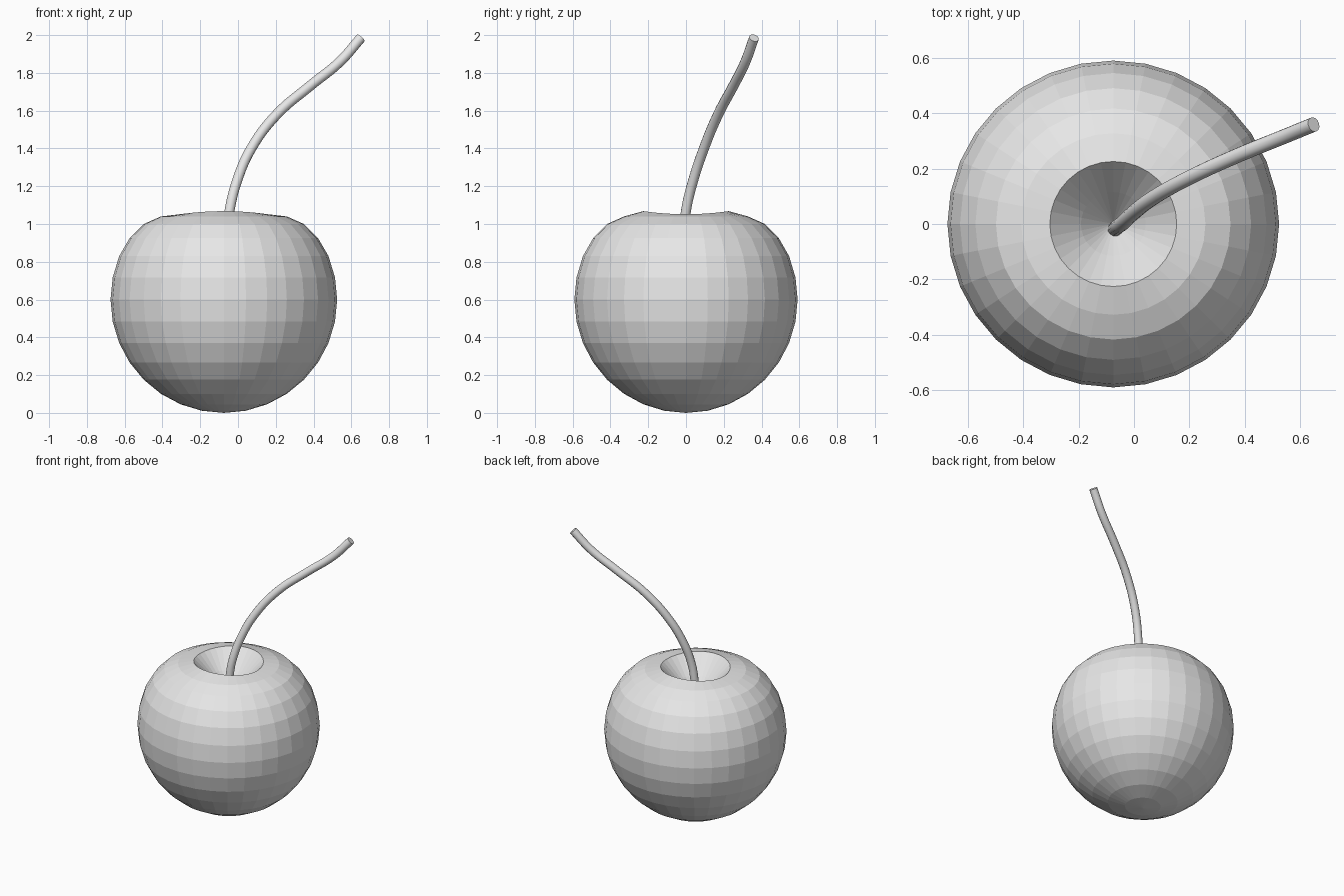
import bpy, bmesh, math
from mathutils import Vector

cube = bpy.data.objects.get("Cube")
if cube:
    bpy.data.objects.remove(cube, do_unlink=True)


def material(name, value):
    mat = bpy.data.materials.new(name)
    mat.use_nodes = True
    col = (value, value, value, 1)
    mat.diffuse_color = col
    mat.node_tree.nodes["Principled BSDF"].inputs["Base Color"].default_value = col
    return mat


grey = material("plain grey", 0.8)

# Fruit: a UV sphere whose top rings are pressed down into a dimple
CENTRE = Vector((-0.075, 0, 0.6))
pressed = {0: 0.80, 1: 0.94, 2: 1.06, 3: 1.04, 4: 1.0, 5: 0.925}
bm = bmesh.new()
bmesh.ops.create_uvsphere(bm, u_segments=32, v_segments=16, radius=0.6)
for v in bm.verts:
    ring = round(math.acos(max(-1, min(1, v.co.z / 0.6))) / (math.pi / 16))
    angle = math.atan2(v.co.y, v.co.x)
    v.co.y *= 0.985
    v.co += CENTRE
    if ring in pressed:
        v.co.z = pressed[ring]
    if ring == 2:  # slightly wavy rim
        v.co.z -= 0.008 * math.cos(2 * angle)
mesh = bpy.data.meshes.new("fruit")
bm.to_mesh(mesh)
bm.free()
mesh.materials.append(grey)
fruit = bpy.data.objects.new("fruit", mesh)
bpy.context.collection.objects.link(fruit)

# Stem: a round tube along a smooth curve
path = [(-0.07, -0.02, 0.80), (-0.06, -0.01, 0.96), (-0.045, 0.0, 1.07),
        (-0.008, 0.035, 1.22), (0.07, 0.095, 1.40), (0.205, 0.17, 1.58),
        (0.38, 0.25, 1.73), (0.54, 0.315, 1.86), (0.65, 0.36, 1.985)]
curve = bpy.data.curves.new("stem", "CURVE")
curve.dimensions = "3D"
curve.bevel_depth = 0.027
curve.bevel_resolution = 4
curve.resolution_u = 6
curve.use_fill_caps = True
spline = curve.splines.new("BEZIER")
spline.bezier_points.add(len(path) - 1)
for point, co in zip(spline.bezier_points, path):
    point.co = co
    point.handle_left_type = point.handle_right_type = "AUTO"
curve.materials.append(grey)
stem = bpy.data.objects.new("stem", curve)
bpy.context.collection.objects.link(stem)

# Turn the tube into a mesh, smooth with a sharp end cap
bpy.ops.object.select_all(action="DESELECT")
stem.select_set(True)
bpy.context.view_layer.objects.active = stem
bpy.ops.object.convert(target="MESH")
bpy.ops.object.shade_smooth_by_angle(angle=math.radians(40))
